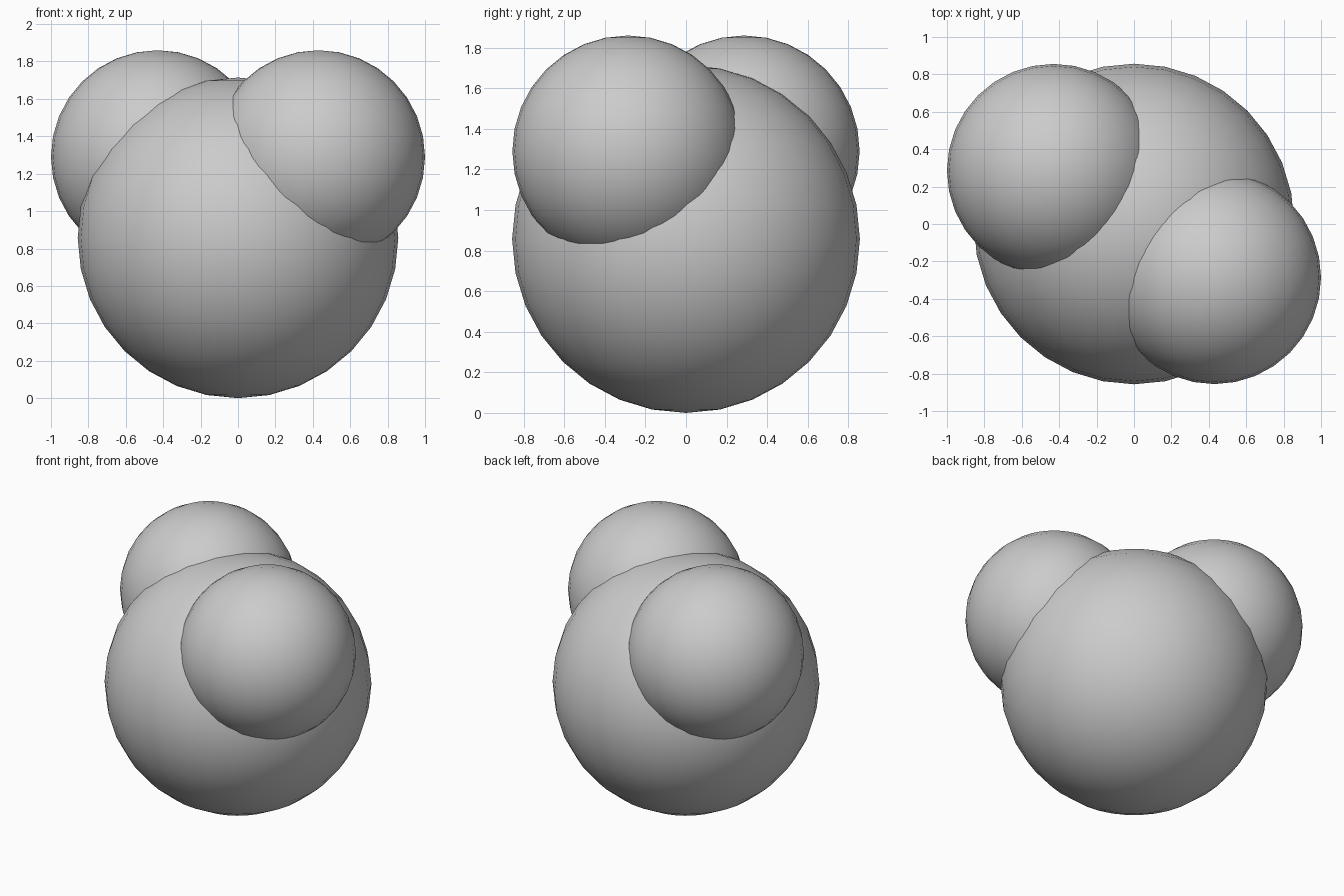
import bpy

if "Cube" in bpy.data.objects:
    bpy.data.objects.remove(bpy.data.objects["Cube"])


def ball(name, radius, location):
    bpy.ops.mesh.primitive_uv_sphere_add(segments=32, ring_count=16,
                                         radius=radius, location=location)
    obj = bpy.context.object
    obj.name = name
    bpy.ops.object.shade_smooth()
    return obj


# Large central atom standing on the ground
ball("large_atom", 0.857, (0, 0, 0.857))

# Two small atoms, mirrored about the vertical axis
for side, name in ((1, "small_atom_right"), (-1, "small_atom_left")):
    ball(name, 0.57, (0.43 * side, -0.286 * side, 1.29))
